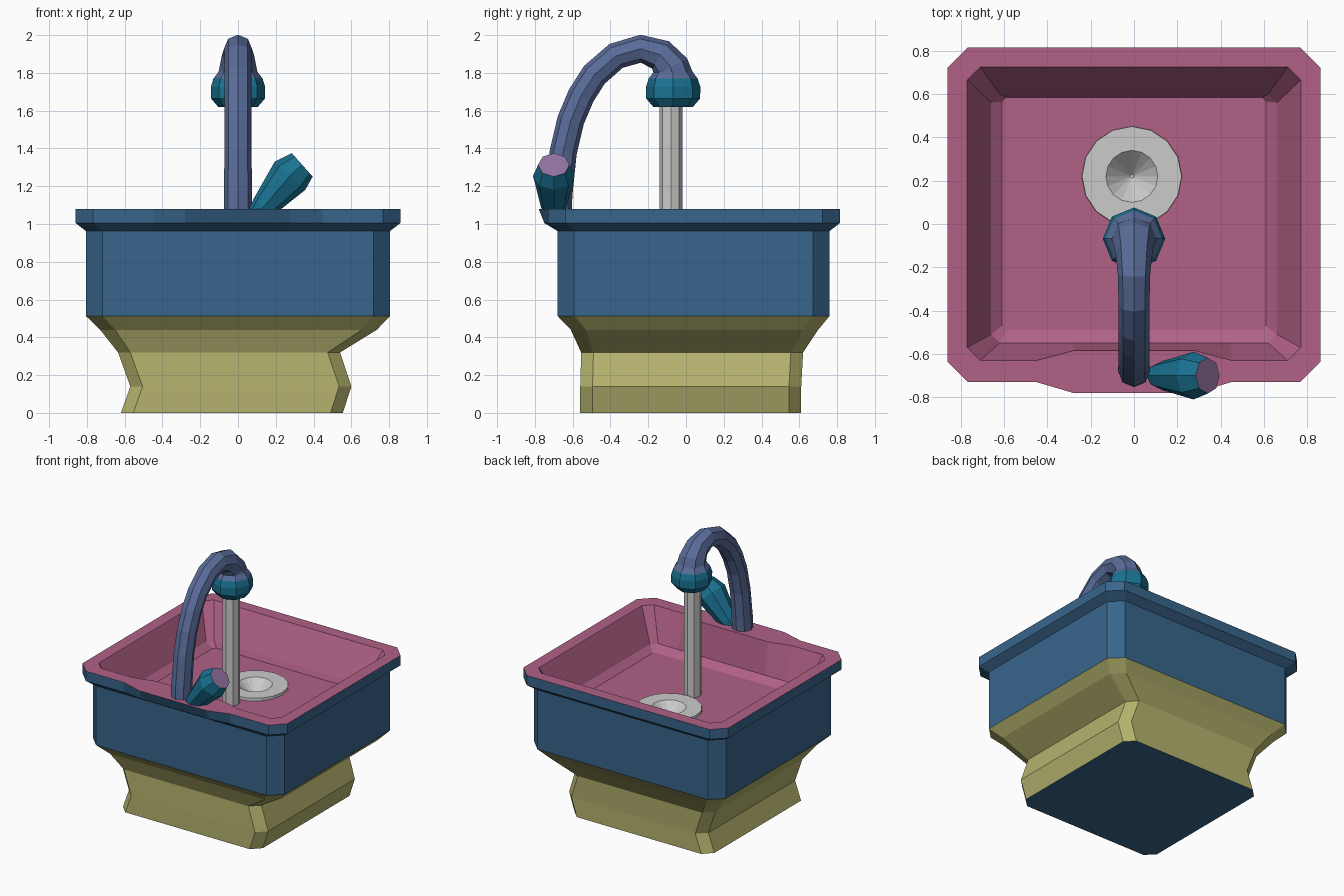
import bpy, bmesh
from math import cos, sin, pi
from mathutils import Vector

if "Cube" in bpy.data.objects:
    bpy.data.objects.remove(bpy.data.objects["Cube"])


def material(name, rgb):
    m = bpy.data.materials.new(name)
    m.diffuse_color = (*rgb, 1)
    m.use_nodes = True
    m.node_tree.nodes["Principled BSDF"].inputs["Base Color"].default_value = m.diffuse_color
    return m


PINK = material("pink", (0.44, 0.12, 0.24))
BLUE = material("blue", (0.04, 0.13, 0.26))
OLIVE = material("olive", (0.46, 0.45, 0.155))
PIPE = material("slate", (0.10, 0.15, 0.32))
TEAL = material("teal", (0.01, 0.17, 0.29))
MAUVE = material("mauve", (0.29, 0.17, 0.35))


def skin(bm, loops, mats=None, start=None, end=None):
    """Join successive loops of points with quads; cap ends when given a slot."""
    rings = [[bm.verts.new(p) for p in loop] for loop in loops]
    n = len(rings[0])
    for i, (a, b) in enumerate(zip(rings, rings[1:])):
        for j in range(n):
            f = bm.faces.new((a[j], a[(j + 1) % n], b[(j + 1) % n], b[j]))
            f.material_index = mats[i] if mats else 0
    for ring, slot in ((rings[0], start), (rings[-1], end)):
        if slot is not None:
            bm.faces.new(ring).material_index = slot
    return rings


def finish(bm, name, mats):
    bmesh.ops.recalc_face_normals(bm, faces=bm.faces[:])
    mesh = bpy.data.meshes.new(name)
    bm.to_mesh(mesh)
    bm.free()
    for m in mats:
        mesh.materials.append(m)
    ob = bpy.data.objects.new(name, mesh)
    bpy.context.collection.objects.link(ob)
    return ob


def box_loop(x0, x1, y0, y1, c, z):
    """Rectangle with chamfered corners."""
    return [(x0 + c, y0, z), (x1 - c, y0, z), (x1, y0 + c, z), (x1, y1 - c, z),
            (x1 - c, y1, z), (x0 + c, y1, z), (x0, y1 - c, z), (x0, y0 + c, z)]


def deck_loop(x, y0, y1, c, z, bulge=0):
    """Chamfered rectangle whose front edge can step out for the tap deck."""
    loop = box_loop(-x, x, y0, y1, c, z)
    front = [(-0.45, y0, z), (-0.28, y0 - bulge, z), (0.28, y0 - bulge, z), (0.45, y0, z)]
    return loop[:1] + front + loop[1:]


def circle(centre, r, u, v, n):
    return [Vector(centre) + r * (cos(2 * pi * k / n) * Vector(u) + sin(2 * pi * k / n) * Vector(v))
            for k in range(n)]


def sweep(name, stations, side, mats, slots=None, end=0, n=8):
    """Tube through (x, y, z, radius) stations lying in the plane normal to side."""
    pts = [Vector(s[:3]) for s in stations]
    side = Vector(side)
    loops = []
    for i, s in enumerate(stations):
        t = (pts[min(i + 1, len(pts) - 1)] - pts[max(i - 1, 0)]).normalized()
        loops.append(circle(pts[i], s[3], side, t.cross(side), n))
    bm = bmesh.new()
    skin(bm, loops, slots, 0, end)
    return finish(bm, name, mats)


# Pedestal with offset steps
bm = bmesh.new()
skin(bm, [box_loop(-0.62, 0.555, -0.56, 0.61, 0.065, 0),
          box_loop(-0.57, 0.60, -0.56, 0.61, 0.065, 0.14),
          box_loop(-0.635, 0.54, -0.555, 0.62, 0.065, 0.32),
          box_loop(-0.73, 0.735, -0.61, 0.70, 0.08, 0.44),
          box_loop(-0.805, 0.805, -0.68, 0.76, 0.088, 0.513)], start=1, end=0)
finish(bm, "pedestal", [OLIVE, BLUE])

# Basin: outer wall, lip, rim and inner wall down to the floor
bm = bmesh.new()
rings = skin(bm, [deck_loop(0.805, -0.68, 0.76, 0.088, 0.513),
                  deck_loop(0.805, -0.68, 0.76, 0.088, 0.963),
                  deck_loop(0.86, -0.73, 0.815, 0.093, 1.005, 0.02),
                  deck_loop(0.86, -0.73, 0.815, 0.093, 1.08, 0.05),
                  deck_loop(0.77, -0.63, 0.725, 0.06, 1.08, -0.045),
                  deck_loop(0.66, -0.55, 0.60, 0.04, 0.84),
                  deck_loop(0.61, -0.49, 0.585, 0.02, 0.80)],
             [0, 0, 0, 1, 1, 1], start=0)

# Basin floor with the drain opening
DRAIN = (-0.01, 0.22)
hole = [bm.verts.new(p) for p in circle((*DRAIN, 0.80), 0.15, (1, 0, 0), (0, 1, 0), 16)]
edges = [bm.edges.new((hole[k], hole[k - 1])) for k in range(16)]
floor = rings[-1]
edges += [bm.edges.get((floor[k], floor[k - 1])) for k in range(len(floor))]
made = bmesh.ops.triangle_fill(bm, edges=edges, use_beauty=True)
for f in made["geom"]:
    if isinstance(f, bmesh.types.BMFace):
        f.material_index = 1
finish(bm, "basin", [BLUE, PINK])

# Drain ring with conical throat
bm = bmesh.new()
profile = [(0.01, 0.69), (0.14, 0.79), (0.232, 0.795), (0.23, 0.82), (0.12, 0.82), (0.008, 0.71)]
skin(bm, [circle((*DRAIN, z), r, (1, 0, 0), (0, 1, 0), 16) for r, z in profile], start=0, end=0)
finish(bm, "drain", [])

# Arched spout
arch = [(-0.68, 1.04, 0.074), (-0.675, 1.16, 0.074), (-0.65, 1.38, 0.072), (-0.61, 1.55, 0.072),
        (-0.555, 1.68, 0.072), (-0.485, 1.79, 0.072), (-0.37, 1.89, 0.072), (-0.24, 1.928, 0.074),
        (-0.135, 1.895, 0.085), (-0.08, 1.83, 0.098), (-0.068, 1.77, 0.11)]
sweep("spout", [(0, y, z, r) for y, z, r in arch], (1, 0, 0), [PIPE])

# Nozzle, with its shoulder in the spout colour
head = [(1.81, 0.10), (1.77, 0.13), (1.725, 0.144), (1.665, 0.143), (1.62, 0.105)]
sweep("nozzle", [(0, -0.068, z, r) for z, r in head], (1, 0, 0), [PIPE, TEAL], [0, 1, 1, 1], 1)

# Falling water
sweep("water_stream", [(0, -0.08, 1.64, 0.061), (0, -0.08, 0.79, 0.061)], (1, 0, 0), [])

# Tap lever
sweep("lever", [(0.085, -0.70, 1.03, 0.045), (0.135, -0.70, 1.09, 0.068),
                (0.275, -0.70, 1.255, 0.11), (0.34, -0.70, 1.313, 0.083)],
      (0, 1, 0), [TEAL, MAUVE], [0, 0, 0], 1)
